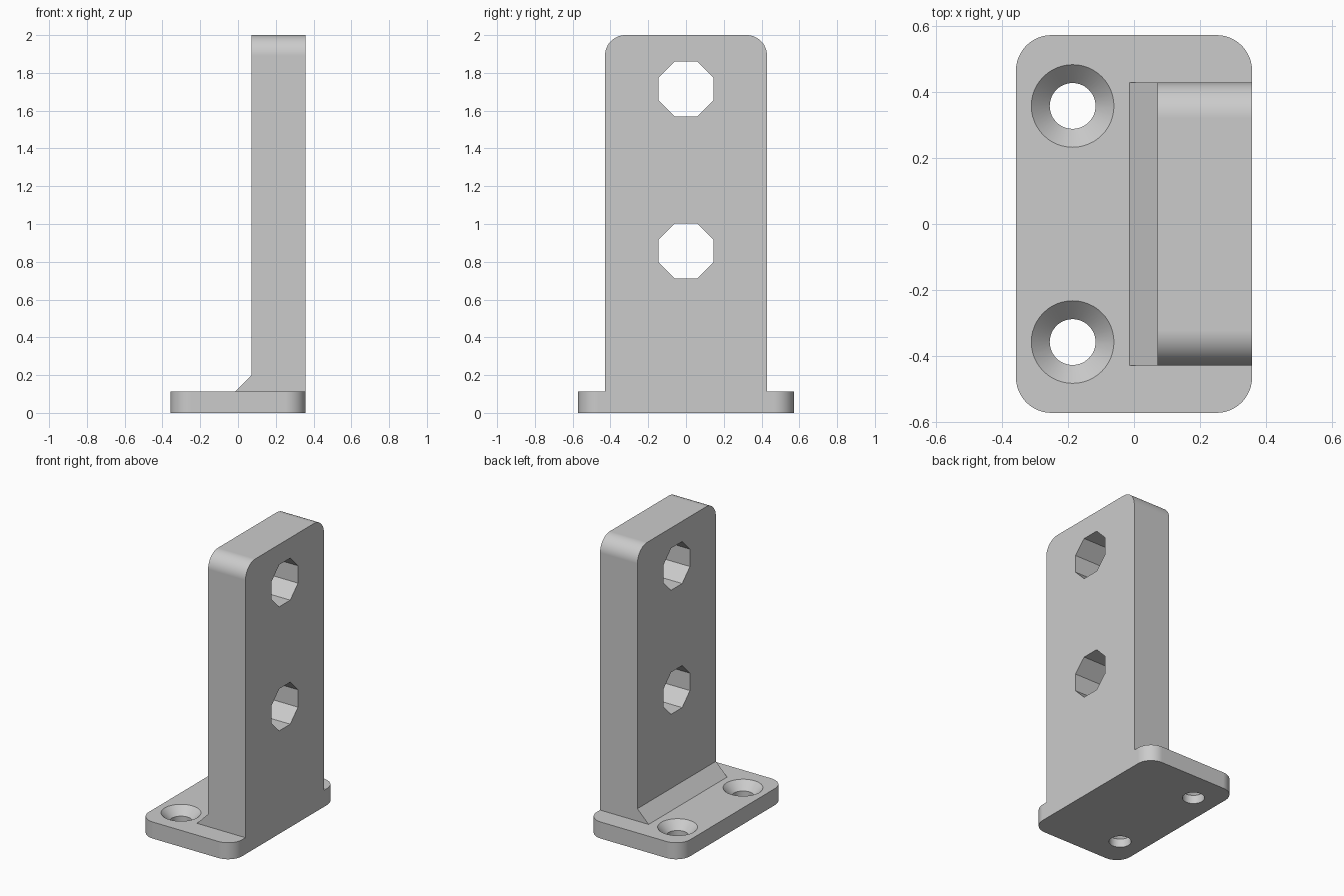
import bpy, bmesh
from math import cos, sin, pi, radians
from mathutils import Vector

if "Cube" in bpy.data.objects:
    bpy.data.objects.remove(bpy.data.objects["Cube"], do_unlink=True)

U = 1 / 14  # design unit

grey = bpy.data.materials.new("light_grey")
grey.use_nodes = True
grey.diffuse_color = (0.6, 0.6, 0.6, 1)
grey.node_tree.nodes["Principled BSDF"].inputs["Base Color"].default_value = (0.6, 0.6, 0.6, 1)


def finish(name, bm):
    """Turn a bmesh in design units into a scaled, coloured object."""
    bmesh.ops.recalc_face_normals(bm, faces=bm.faces)
    bmesh.ops.scale(bm, vec=(U, U, U), verts=bm.verts)
    mesh = bpy.data.meshes.new(name)
    bm.to_mesh(mesh)
    bm.free()
    mesh.materials.append(grey)
    obj = bpy.data.objects.new(name, mesh)
    bpy.context.collection.objects.link(obj)
    return obj


def prism(name, outline, place, direction):
    """Extrude a 2D outline; place maps each (a, b) pair to 3D."""
    bm = bmesh.new()
    face = bm.faces.new([bm.verts.new(place(a, b)) for a, b in outline])
    new = bmesh.ops.extrude_face_region(bm, geom=[face])["geom"]
    verts = [v for v in new if isinstance(v, bmesh.types.BMVert)]
    bmesh.ops.translate(bm, vec=Vector(direction), verts=verts)
    return finish(name, bm)


def arc(cx, cy, r, start, end, steps=12):
    angles = [radians(start + (end - start) * i / steps) for i in range(steps + 1)]
    return [(cx + r * cos(t), cy + r * sin(t)) for t in angles]


def lathe(name, profile, x, y, sides=48):
    """Closed solid turned around a vertical axis."""
    bm = bmesh.new()
    rings = [[bm.verts.new((x + r * cos(2 * pi * i / sides), y + r * sin(2 * pi * i / sides), z))
              for i in range(sides)] for r, z in profile]
    for low, high in zip(rings, rings[1:]):
        for i in range(sides):
            j = (i + 1) % sides
            bm.faces.new((low[i], low[j], high[j], high[i]))
    bm.faces.new(rings[0])
    bm.faces.new(rings[-1])
    return finish(name, bm)


def combine(target, other, operation):
    mod = target.modifiers.new("combine", "BOOLEAN")
    mod.operation, mod.solver, mod.object = operation, "EXACT", other
    bpy.context.view_layer.objects.active = target
    bpy.ops.object.modifier_apply(modifier=mod.name)
    bpy.data.objects.remove(other, do_unlink=True)


# Base plate with rounded corners
corner = 1.5
plate_outline = []
for sx, sy, start in ((1, 1, 0), (-1, 1, 90), (-1, -1, 180), (1, -1, 270)):
    plate_outline += arc(sx * (5 - corner), sy * (8 - corner), corner, start, start + 90)
bracket = prism("mounting_bracket", plate_outline, lambda a, b: (a, b, 0), (0, 0, 1.6))

# Upright with rounded top corners
upright_outline = [(-6, 0.8), (6, 0.8)]
upright_outline += arc(6 - corner, 28 - corner, corner, 0, 90)
upright_outline += arc(corner - 6, 28 - corner, corner, 90, 180)
upright = prism("upright", upright_outline, lambda a, b: (1, a, b), (4, 0, 0))

# Sloped reinforcement along the foot of the upright
wedge_outline = [(-0.2, 0.8), (-0.2, 1.6), (1, 2.8), (2, 2.8), (2, 0.8)]
wedge = prism("foot_wedge", wedge_outline, lambda a, b: (a, -6, b), (0, 12, 0))
combine(upright, wedge, "UNION")

# Octagonal through holes
for z in (12, 24):
    octagon = arc(0, z, 2.2, 22.5, 337.5, 7)
    combine(upright, prism("octagon_cutter", octagon, lambda a, b: (0, a, b), (6, 0, 0)), "DIFFERENCE")

combine(bracket, upright, "UNION")

# Countersunk screw holes
screw_profile = [(0.97, -0.5), (0.97, 0.82), (1.75, 1.6), (2.05, 1.9)]
for y in (-5, 5):
    combine(bracket, lathe("screw_cutter", screw_profile, -2.6, y), "DIFFERENCE")

# Smooth rounded corners, crisp edges elsewhere
bpy.ops.object.select_all(action="DESELECT")
bracket.select_set(True)
bpy.context.view_layer.objects.active = bracket
bpy.ops.object.shade_smooth_by_angle(angle=radians(30))
weighted = bracket.modifiers.new("flat_faces", "WEIGHTED_NORMAL")
weighted.keep_sharp = True
